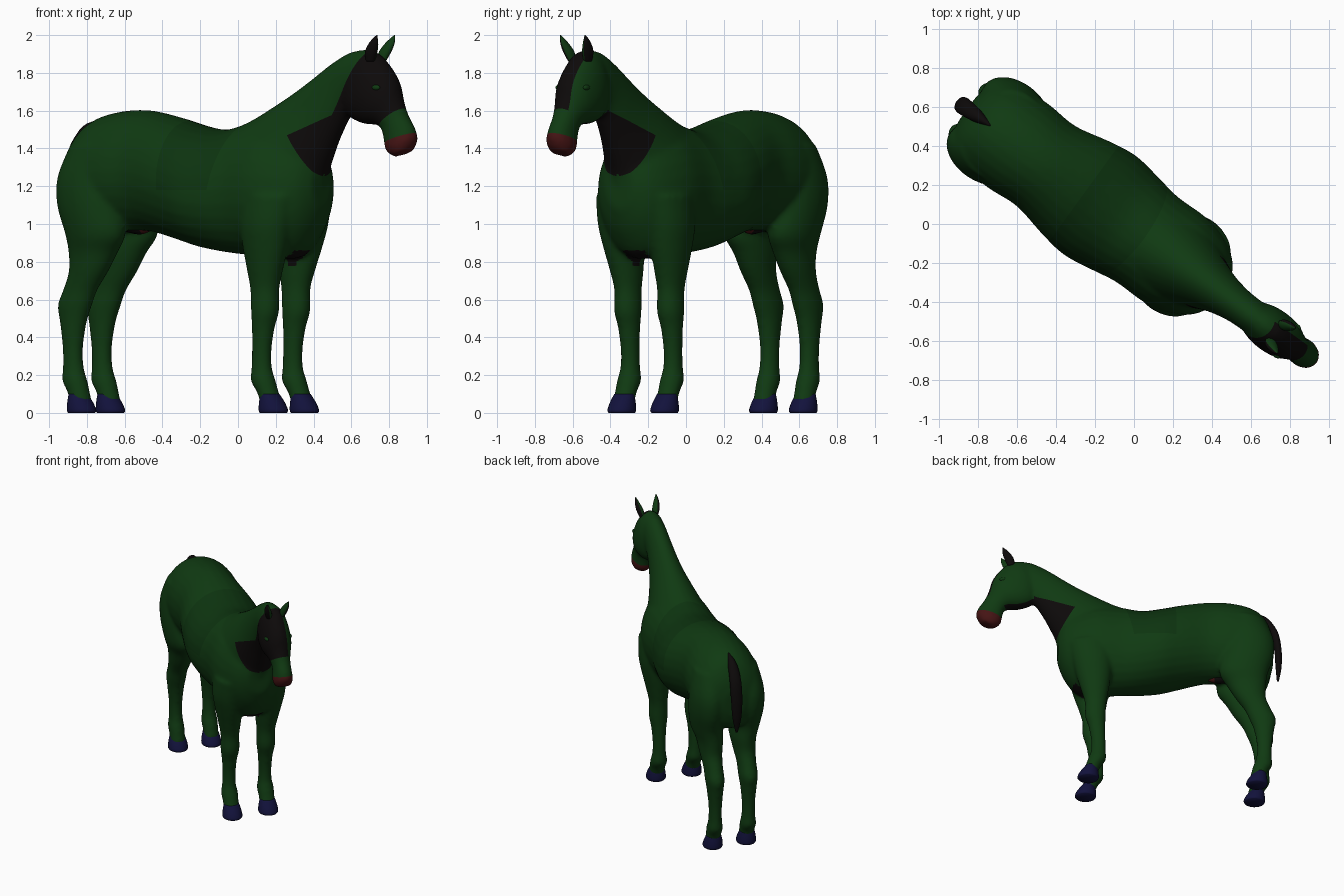
import bpy
import bmesh
import math
from mathutils import Matrix, Vector

if "Cube" in bpy.data.objects:
    bpy.data.objects.remove(bpy.data.objects["Cube"])

# The horse is modelled facing +x, then turned to stand diagonally
TURN = Matrix.Rotation(math.radians(-36), 4, "Z") @ Matrix.Translation((0, -0.025, 0))


def make_material(name, colour):
    mat = bpy.data.materials.new(name)
    mat.use_nodes = True
    rgba = (*colour, 1)
    mat.diffuse_color = rgba
    mat.node_tree.nodes["Principled BSDF"].inputs["Base Color"].default_value = rgba
    return mat


coat = make_material("coat_green", (0.005, 0.042, 0.006))
black = make_material("marking_black", (0.004, 0.003, 0.003))
red = make_material("muzzle_red", (0.06, 0.007, 0.007))
navy = make_material("hoof_navy", (0.006, 0.006, 0.045))
saddle = make_material("saddle_green", (0.004, 0.034, 0.005))


def spline(rows, steps=4):
    """Catmull-Rom interpolation between section rows."""
    result = []
    for i in range(len(rows) - 1):
        a, b = rows[max(i - 1, 0)], rows[i]
        c, d = rows[i + 1], rows[min(i + 2, len(rows) - 1)]
        for k in range(steps):
            t = k / steps
            result.append([
                q + t * ((r - p) + t * ((2 * p - 5 * q + 4 * r - s) + t * (3 * (q - r) + s - p))) / 2
                for p, q, r, s in zip(a, b, c, d)])
    result.append(list(rows[-1]))
    return result


def loft(bm, rows, sides=28):
    """Skin elliptical rings given as (x1, z1, x2, z2, half width, y)."""
    rings = []
    for x1, z1, x2, z2, width, y in spline(rows):
        mid = Vector(((x1 + x2) / 2, y, (z1 + z2) / 2))
        axis = Vector(((x1 - x2) / 2, 0, (z1 - z2) / 2))
        side = Vector((0, width, 0))
        rings.append([bm.verts.new(mid + axis * math.cos(a) + side * math.sin(a))
                      for a in (math.tau * k / sides for k in range(sides))])
    for low, high in zip(rings, rings[1:]):
        for k in range(sides):
            n = (k + 1) % sides
            bm.faces.new((low[k], low[n], high[n], high[k]))
    bm.faces.new(rings[0][::-1])
    bm.faces.new(rings[-1])


def limb(rows, side):
    """Level rings from (z, x, y, half length, half width)."""
    return [(x + a, z, x - a, z, b, y * side) for z, x, y, a, b in rows]


def finish(name, bm, mats, rule=None):
    bmesh.ops.recalc_face_normals(bm, faces=bm.faces[:])
    for face in bm.faces:
        face.smooth = True
        if rule:
            face.material_index = rule(face.calc_center_median(), face.normal)
    bm.transform(TURN)
    mesh = bpy.data.meshes.new(name)
    bm.to_mesh(mesh)
    bm.free()
    for mat in mats:
        mesh.materials.append(mat)
    obj = bpy.data.objects.new(name, mesh)
    bpy.context.collection.objects.link(obj)
    return obj


# Torso: x, top, bottom, half width
torso = [
    (-1.04, 1.3, 1.1, .08), (-1.01, 1.41, 1.0, .18), (-.95, 1.51, .96, .23),
    (-.85, 1.57, .95, .26), (-.7, 1.6, .96, .265), (-.54, 1.6, .96, .255),
    (-.35, 1.56, .915, .295), (-.2, 1.52, .875, .315), (-.05, 1.5, .85, .295),
    (.1, 1.53, .835, .27), (.28, 1.54, .82, .27), (.42, 1.5, .825, .235),
    (.52, 1.42, .95, .17), (.57, 1.33, 1.08, .09)]

# Neck and head: crest or face point, throat or jaw point, half width
neck = [
    (0, 1.5, .4, 1, .24), (.14, 1.555, .55, 1.15, .205), (.265, 1.62, .585, 1.27, .165),
    (.39, 1.69, .63, 1.37, .13), (.51, 1.765, .67, 1.45, .108), (.64, 1.85, .73, 1.55, .092),
    (.76, 1.91, .78, 1.6, .088), (.85, 1.92, .84, 1.66, .08)]
head = [
    (.84, 1.925, .72, 1.74, .07), (.93, 1.905, .72, 1.65, .1), (1.01, 1.83, .755, 1.57, .113),
    (1.06, 1.75, .85, 1.53, .108), (1.085, 1.66, .93, 1.525, .086), (1.12, 1.58, .97, 1.5, .07),
    (1.165, 1.51, .985, 1.44, .07), (1.18, 1.45, 1, 1.385, .074), (1.15, 1.39, 1.05, 1.355, .055)]

# Legs: z, x, y, half length, half width
hind_leg = [
    (1.42, -.8, .12, .17, .12), (1.25, -.85, .145, .185, .13), (1.1, -.84, .15, .195, .13),
    (.95, -.81, .145, .18, .115), (.85, -.835, .13, .145, .097), (.75, -.865, .13, .115, .082),
    (.65, -.92, .13, .1, .07), (.57, -.955, .13, .1, .07), (.48, -.965, .13, .076, .06),
    (.35, -.968, .13, .057, .049), (.24, -.965, .13, .058, .05), (.17, -.955, .13, .07, .06),
    (.11, -.93, .13, .06, .057), (.05, -.915, .13, .06, .06)]
front_leg = [
    (1.15, .33, .16, .17, .11), (1, .32, .165, .15, .11), (.88, .31, .155, .13, .1),
    (.75, .3, .145, .1, .082), (.65, .295, .14, .08, .068), (.54, .297, .14, .077, .07),
    (.45, .285, .14, .062, .057), (.33, .275, .14, .054, .048), (.24, .275, .14, .056, .05),
    (.17, .285, .14, .068, .062), (.11, .315, .14, .058, .058), (.05, .34, .14, .06, .06)]

# Fuse the lofted parts into one smooth skin
bm = bmesh.new()
loft(bm, [(x, top, x, low, w, 0) for x, top, low, w in torso])
for part in (neck, head):
    loft(bm, [(*row, 0) for row in part])
for side in (1, -1):
    loft(bm, limb(hind_leg, side))
    loft(bm, limb(front_leg, side))
bmesh.ops.recalc_face_normals(bm, faces=bm.faces[:])
raw_mesh = bpy.data.meshes.new("raw_skin")
bm.to_mesh(raw_mesh)
bm.free()
raw = bpy.data.objects.new("raw_skin", raw_mesh)
bpy.context.collection.objects.link(raw)
remesh = raw.modifiers.new("fuse", "REMESH")
remesh.mode = "VOXEL"
remesh.voxel_size = 0.014
relax = raw.modifiers.new("relax", "SMOOTH")
relax.factor = 0.5
relax.iterations = 8
skin = bpy.data.meshes.new_from_object(raw.evaluated_get(bpy.context.evaluated_depsgraph_get()))
bpy.data.objects.remove(raw)
bm = bmesh.new()
bm.from_mesh(skin)
bpy.data.meshes.remove(skin)

# Marking borders: point (x, z) and uphill direction (x, z)
borders = {
    "poll": ((.73, 1.65), (1, -.6)),
    "nose_band": ((1, 1.54), (-.7, 1)),
    "muzzle": ((1.1, 1.46), (-.3, 1)),
    "throat_top": ((.45, 1.47), (.45, -1)),
    "throat_back": ((.45, 1.47), (.2, .12)),
    "saddle_back": ((-.3, 1.3), (1, 0)),
    "saddle_front": ((.04, 1.3), (-1, .2)),
    "saddle_hem": ((0, 1.18), (0, 1))}
for (x, z), (dx, dz) in borders.values():
    bmesh.ops.bisect_plane(bm, geom=bm.verts[:] + bm.edges[:] + bm.faces[:], dist=1e-5,
                           plane_co=(x, 0, z), plane_no=(dx, 0, dz))
BLAZE = 0.045
bmesh.ops.bisect_plane(bm, geom=bm.verts[:] + bm.edges[:] + bm.faces[:], dist=1e-5,
                       plane_co=(0, BLAZE, 0), plane_no=(0, 1, 0))


def body_colour(c, normal):
    def past(name):
        (x, z), (dx, dz) = borders[name]
        return (c.x - x) * dx + (c.z - z) * dz > 0
    if c.x > .95 and c.z > 1.3 and not past("muzzle"):
        return 2
    if c.z > 1.5 and c.y < BLAZE and past("poll") and past("nose_band"):
        return 1
    if c.z > 1.26 and c.x < .75 and past("throat_top") and past("throat_back"):
        return 1
    if .3 < c.x < .46 and abs(c.y) < .07 and .78 < c.z < .86:
        return 1
    if past("saddle_back") and past("saddle_front") and past("saddle_hem"):
        return 3
    return 0


finish("horse_body", bm, [coat, black, red, saddle], body_colour)

for side, word in ((1, "left"), (-1, "right")):
    # Hooves
    for name, x, y in (("front", .347, .14), ("hind", -.915, .13)):
        bm = bmesh.new()
        loft(bm, [(x + toe, z, x - heel, z, w, y * side) for z, toe, heel, w in (
            (0, .078, .07, .068), (.015, .084, .076, .074),
            (.055, .064, .074, .068), (.1, .03, .066, .056))])
        hoof = finish(f"{name}_hoof_{word}", bm, [navy])

    # Ears, dark on the outer face
    bm = bmesh.new()
    loft(bm, [(x + a, z, x - a, z, b, y * side) for z, x, y, a, b in (
        (1.86, .92, .05, .025, .02), (1.91, .935, .062, .036, .026),
        (1.95, .955, .072, .03, .02), (1.98, .972, .078, .016, .011), (2, .985, .08, .002, .002))],
        sides=16)
    finish(f"ear_{word}", bm, [coat, black], lambda c, n, k=side: int(n.y * k > -.1))

    # Eyes
    bm = bmesh.new()
    bmesh.ops.create_uvsphere(bm, u_segments=16, v_segments=10, radius=1)
    bm.transform(Matrix.Translation((.985, .09 * side, 1.722)) @ Matrix.Diagonal((.026, .014, .015, 1)))
    finish(f"eye_{word}", bm, [coat])

# Tail
bm = bmesh.new()
loft(bm, [(*row, 0) for row in (
    (-.89, 1.55, -.9, 1.48, .012), (-.99, 1.52, -.97, 1.44, .034), (-1.075, 1.4, -1.02, 1.38, .044),
    (-1.105, 1.25, -1.05, 1.25, .044), (-1.105, 1.1, -1.06, 1.1, .034), (-1.085, .98, -1.07, .98, .008))],
    sides=16)
finish("tail", bm, [black])

# Sheath under the groin, red at the tip
bm = bmesh.new()
loft(bm, [(*row, 0) for row in (
    (-.78, 1.06, -.78, .98, .03), (-.7, 1.08, -.7, .955, .055),
    (-.62, 1.06, -.62, .945, .05), (-.55, 1.02, -.56, .96, .02))], sides=16)
finish("sheath", bm, [black, red], lambda c, n: int(c.x > -.61))
